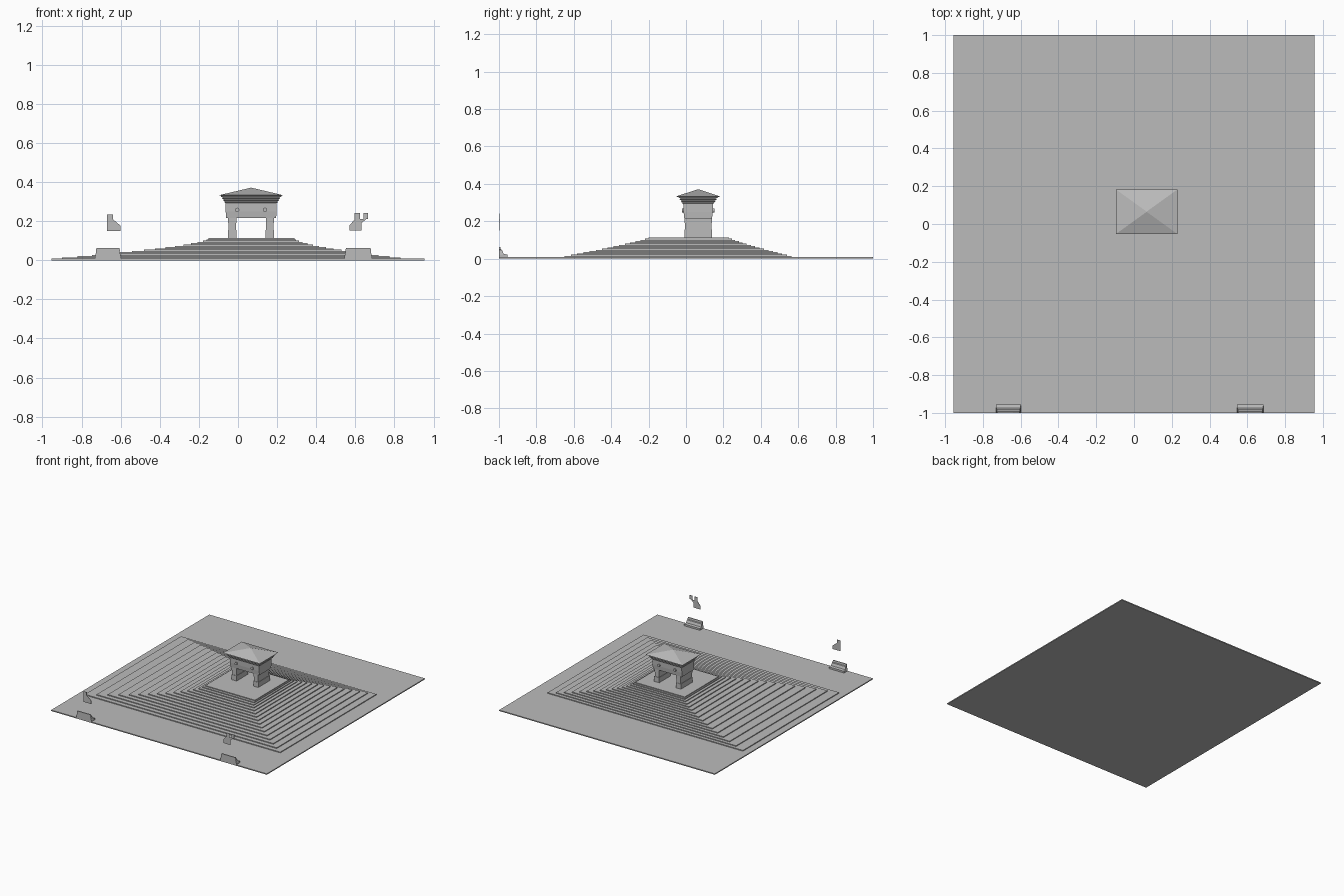
import bpy, bmesh
from mathutils import Matrix

cube = bpy.data.objects.get("Cube")
if cube:
    bpy.data.objects.remove(cube)

stone = bpy.data.materials.new("grey stone")
stone.use_nodes = True
GREY = (0.5, 0.5, 0.5, 1)
stone.diffuse_color = GREY
stone.node_tree.nodes["Principled BSDF"].inputs["Base Color"].default_value = GREY


def finish(name, bm):
    bmesh.ops.recalc_face_normals(bm, faces=bm.faces)
    mesh = bpy.data.meshes.new(name)
    bm.to_mesh(mesh)
    bm.free()
    mesh.materials.append(stone)
    obj = bpy.data.objects.new(name, mesh)
    bpy.context.collection.objects.link(obj)
    return obj


def loft(name, sections):
    """Stack of rectangles (x0, x1, y0, y1, z) joined by side walls."""
    bm = bmesh.new()
    rings = [[bm.verts.new(p) for p in ((a, c, z), (b, c, z), (b, d, z), (a, d, z))]
             for a, b, c, d, z in sections]
    bm.faces.new(rings[0])
    bm.faces.new(rings[-1])
    for low, high in zip(rings, rings[1:]):
        for i in range(4):
            j = (i + 1) % 4
            bm.faces.new((low[i], low[j], high[j], high[i]))
    return finish(name, bm)


def box(name, x0, x1, y0, y1, z0, z1):
    return loft(name, [(x0, x1, y0, y1, z0), (x0, x1, y0, y1, z1)])


def plate(name, outline, y, depth):
    """Upright slab cut to an outline in x and z."""
    bm = bmesh.new()
    face = bm.faces.new([bm.verts.new((x, y, z)) for x, z in outline])
    out = bmesh.ops.extrude_face_region(bm, geom=[face])
    moved = [v for v in out["geom"] if isinstance(v, bmesh.types.BMVert)]
    bmesh.ops.translate(bm, verts=moved, vec=(0, depth, 0))
    return finish(name, bm)


def beam(name, x, y, z, length, radius):
    """Round beam running front to back."""
    bm = bmesh.new()
    turn = Matrix.Translation((x, y, z)) @ Matrix.Rotation(1.5708, 4, 'X')
    bmesh.ops.create_cone(bm, cap_ends=True, segments=12, radius1=radius,
                          radius2=radius, depth=length, matrix=turn)
    return finish(name, bm)


# Ground
GROUND = 0.008
box("ground", -0.955, 0.955, -1, 1, 0, GROUND)

# Stepped mound: each terrace narrows towards the platform
STEPS, TOP = 16, 0.114
sections = []
for i in range(STEPS):
    s = 1 - i / (STEPS - 1)
    wide, deep = s ** 1.6, s ** 1.15
    rect = (-0.15 - 0.75 * wide, 0.29 + 0.54 * wide,
            -0.2 - 0.45 * deep, 0.23 + 0.335 * deep)
    for k in (i, i + 1):
        sections.append(rect + (GROUND + (TOP - GROUND) * k / STEPS,))
loft("stepped_mound", sections)

# Gate legs, mirrored about the gate centre
CX, CY = 0.067, 0.065


def centred(hx, hy, z):
    return (CX - hx, CX + hx, CY - hy, CY + hy, z)


for side, label in ((-1, "right"), (1, "left")):
    x = CX + side * 0.096
    box(label + "_leg_base", x - 0.022, x + 0.022, CY - 0.073, CY + 0.073, TOP, 0.155)
    box(label + "_leg", x - 0.019, x + 0.019, CY - 0.07, CY + 0.07, 0.155, 0.19)
    box(label + "_leg_cap", x - 0.021, x + 0.021, CY - 0.073, CY + 0.073, 0.19, 0.216)
    beam(label + "_beam", CX + side * 0.071, CY, 0.258, 0.174, 0.011)

# Gate body
loft("gate_body", [centred(0.128, 0.074, 0.215), centred(0.13, 0.078, 0.25),
                   centred(0.13, 0.08, 0.296)])

# Eave layers, each wider than the one below
for i in range(4):
    hx, hy, z = 0.138 + 0.006 * i, 0.088 + 0.006 * i, 0.294 + 0.01 * i
    loft(f"eave_{i + 1}", [centred(hx - 0.004, hy - 0.004, z),
                           centred(hx, hy, z + 0.005),
                           centred(hx - 0.008, hy - 0.008, z + 0.01)])

# Hipped roof
loft("roof", [centred(0.15, 0.105, 0.328), centred(0.163, 0.118, 0.333),
              centred(0.002, 0.002, 0.371)])

# Pedestals at the front edge
for label, x, half in (("right", -0.665, 0.066), ("left", 0.615, 0.07)):
    loft(label + "_pedestal", [
        (x - half, x + half, -1, -0.955, GROUND),
        (x - half, x + half, -1, -0.955, 0.022),
        (x - half + 0.002, x + half - 0.002, -1, -0.975, 0.026),
        (x - half + 0.006, x + half - 0.006, -1, -0.983, 0.046),
        (x - half + 0.004, x + half - 0.004, -1, -0.99, 0.05),
        (x - half + 0.008, x + half - 0.008, -1, -0.993, 0.063)])

# Thin statue slices above the pedestals
plate("right_statue_slice", [(-0.67, 0.15), (-0.6, 0.15), (-0.6, 0.176),
                             (-0.64, 0.21), (-0.64, 0.234), (-0.67, 0.234)], -1, 0.003)
plate("left_statue_slice", [(0.57, 0.152), (0.632, 0.152), (0.632, 0.19),
                            (0.655, 0.21), (0.625, 0.212), (0.625, 0.242),
                            (0.597, 0.242), (0.597, 0.21), (0.57, 0.178)], -1, 0.003)
plate("left_statue_paw", [(0.642, 0.21), (0.665, 0.212),
                          (0.665, 0.242), (0.642, 0.242)], -1, 0.003)
